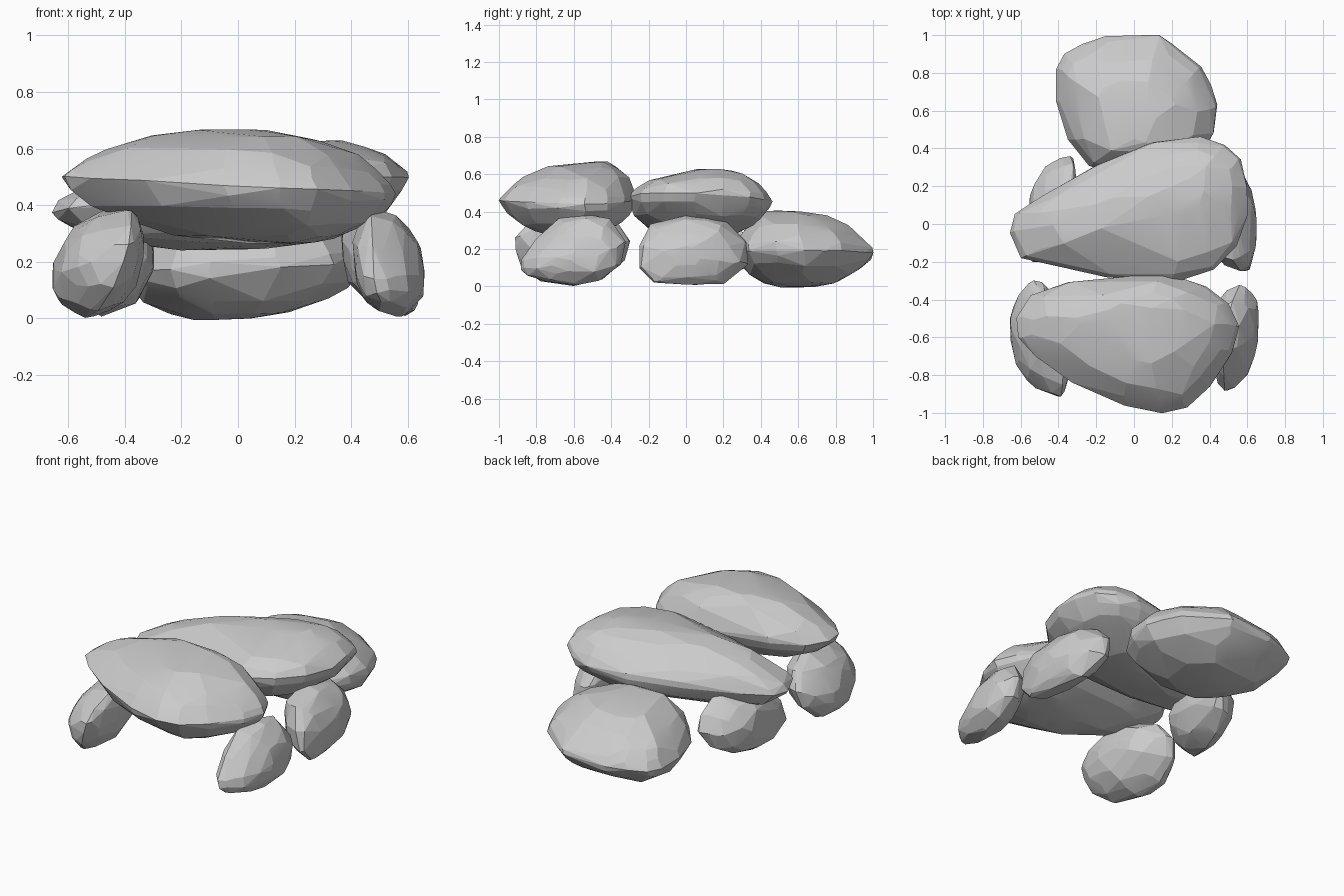
import bpy, bmesh, math, random
from mathutils import Vector

if "Cube" in bpy.data.objects:
    bpy.data.objects.remove(bpy.data.objects["Cube"])

# ring profile: (size relative to the outline, travel toward the apex)
PROFILE = [(1, 0), (0.965, 0.2), (0.88, 0.43), (0.75, 0.65), (0.52, 0.86), (0.25, 0.96)]


def stone(name, axis, outline, plane, apexes, seed, slim=(1, 1), rough=0.011):
    """Boulder hulled from a tilted outline rounded toward two apexes.
    axis 2: outline is (x, y), thin in z; axis 0: outline is (y, z), thin in x.
    slim above 1 makes that side more pointed."""
    rng = random.Random(seed)
    c, ka, kb = plane
    belt = []
    for a, b in outline:
        d = c + ka * a + kb * b
        belt.append(Vector((a, b, d) if axis == 2 else (d, a, b)))
    bm = bmesh.new()
    for apex, power in zip(apexes, slim):
        top = Vector(apex)
        bm.verts.new(top)
        for s, t in PROFILE:
            for p in belt:
                q = p.lerp(top, 1 - s)
                q[axis] = p[axis] + (top[axis] - p[axis]) * t ** power
                j = rough * (0.3 if s == 1 else 1)
                q += Vector([rng.uniform(-j, j) for _ in range(3)])
                bm.verts.new(q)
    res = bmesh.ops.convex_hull(bm, input=bm.verts[:])
    junk = {g for g in res["geom_interior"] + res["geom_unused"]
            if isinstance(g, bmesh.types.BMVert)}
    bmesh.ops.delete(bm, geom=list(junk), context='VERTS')
    bmesh.ops.remove_doubles(bm, verts=bm.verts[:], dist=0.012)
    bmesh.ops.recalc_face_normals(bm, faces=bm.faces[:])
    me = bpy.data.meshes.new(name)
    bm.to_mesh(me)
    bm.free()
    ob = bpy.data.objects.new(name, me)
    bpy.context.collection.objects.link(ob)
    bpy.ops.object.select_all(action='DESELECT')
    ob.select_set(True)
    bpy.context.view_layer.objects.active = ob
    bpy.ops.object.shade_smooth_by_angle(angle=math.radians(8))
    return ob


# two capstones
stone("front_capstone", 2,
      [(-.62, -.5), (-.55, -.38), (-.35, -.31), (.17, -.26), (.38, -.33), (.50, -.42),
       (.555, -.54), (.52, -.68), (.40, -.86), (.28, -.97), (.15, -1.0), (-.05, -.96),
       (-.33, -.84), (-.52, -.70), (-.61, -.6)],
      (.47, -.05, 0), [(.02, -.47, .668), (.18, -.6, .265)], 1, (1.25, 1.1))
stone("rear_capstone", 2,
      [(-.66, -.05), (-.6, -.18), (-.15, -.28), (.2, -.31), (.42, -.24), (.54, -.12),
       (.60, .05), (.60, .2), (.565, .34), (.48, .42), (.35, .46), (.1, .43), (-.2, .31),
       (-.5, .14), (-.63, .05)],
      (.44, .1, -.05), [(.28, .16, .625), (-.05, .05, .245)], 2, (1.2, 1))

# fallen slab at the back
stone("back_slab", 2,
      [(-.41, .82), (-.37, .9), (-.27, .95), (-.15, .99), (0, .975), (.13, 1.0), (.2, .95),
       (.36, .83), (.41, .74), (.44, .63), (.42, .48), (.34, .34), (.15, .27), (-.1, .26),
       (-.24, .31), (-.35, .45), (-.41, .65)],
      (.18, .03, 0), [(.03, .5, .405), (-.07, .6, 0)], 3, (1.15, 1.15), 0.014)

# four leaning support stones
stone("front_right_support", 0,
      [(-.88, .09), (-.88, .14), (-.8, .25), (-.68, .36), (-.55, .39), (-.41, .36),
       (-.32, .24), (-.35, .12), (-.47, .03), (-.6, .01), (-.75, .03), (-.85, .06)],
      (.66, .17, -.2), [(.655, -.52, .15), (.41, -.6, .22)], 4)
stone("rear_right_support", 0,
      [(-.25, .1), (-.25, .22), (-.19, .33), (0, .38), (.12, .37), (.22, .34), (.32, .24),
       (.33, .12), (.2, .02), (0, .015), (-.17, .02)],
      (.575, -.17, -.25), [(.645, 0, .15), (.37, .05, .26)], 5)
stone("front_left_support", 0,
      [(-.91, .2), (-.91, .26), (-.85, .33), (-.7, .38), (-.5, .38), (-.36, .33),
       (-.3, .24), (-.33, .14), (-.45, .04), (-.6, .005), (-.78, .03), (-.88, .11)],
      (-.68, -.23, .33), [(-.65, -.56, .14), (-.34, -.65, .25)], 6)
stone("rear_left_support", 0,
      [(-.2, .12), (-.2, .22), (-.12, .32), (.05, .37), (.2, .36), (.32, .28), (.36, .19),
       (.31, .1), (.18, .025), (.05, .01), (-.1, .03)],
      (-.50, .3, .28), [(-.55, .1, .15), (-.30, .05, .22)], 7)
